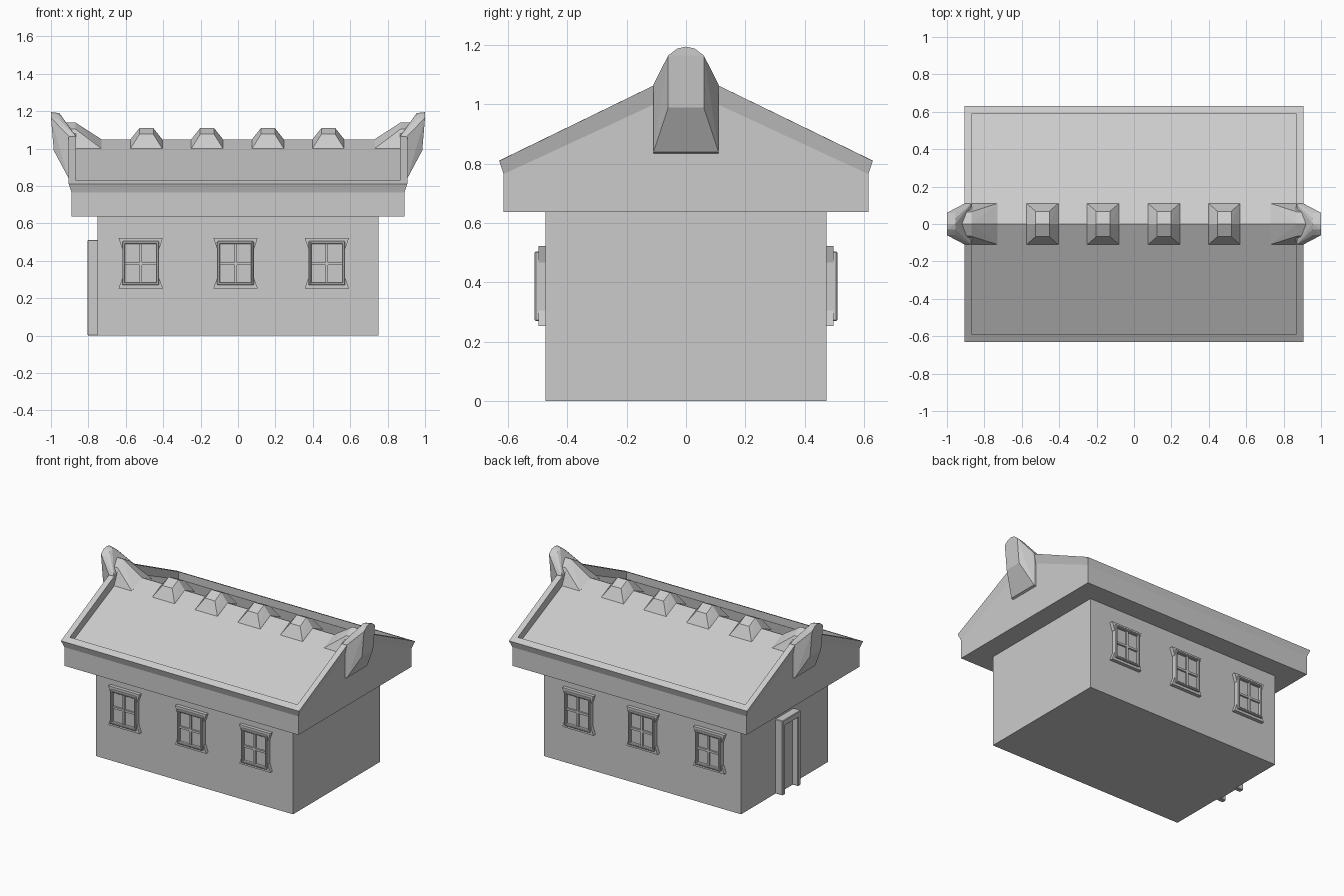
import bpy, bmesh

if "Cube" in bpy.data.objects:
    bpy.data.objects.remove(bpy.data.objects["Cube"])


def finish(bm, name):
    bmesh.ops.recalc_face_normals(bm, faces=bm.faces)
    me = bpy.data.meshes.new(name)
    bm.to_mesh(me)
    bm.free()
    ob = bpy.data.objects.new(name, me)
    bpy.context.collection.objects.link(ob)
    return ob


def box(name, x, y, z, bevel=0):
    """Box from (min, max) ranges, optionally with chamfered edges."""
    bm = bmesh.new()
    bmesh.ops.create_cube(bm, size=1)
    for v in bm.verts:
        v.co = [(r[0] + r[1]) / 2 + c * (r[1] - r[0]) for r, c in zip((x, y, z), v.co)]
    if bevel:
        bmesh.ops.bevel(bm, geom=bm.edges[:], offset=bevel, segments=1, affect='EDGES')
    return finish(bm, name)


def hull(name, pts):
    """Convex solid from half its points, mirrored across y."""
    bm = bmesh.new()
    for p in {(x, s * y, z) for x, y, z in pts for s in (1, -1)}:
        bm.verts.new(p)
    r = bmesh.ops.convex_hull(bm, input=bm.verts[:])
    junk = {g for g in r['geom_interior'] + r['geom_unused'] if isinstance(g, bmesh.types.BMVert)}
    bmesh.ops.delete(bm, geom=list(junk), context='VERTS')
    bmesh.ops.dissolve_limit(bm, angle_limit=0.02, verts=bm.verts[:], edges=bm.edges[:])
    return finish(bm, name)


# Walls
box("walls", (-.75, .75), (-.473, .473), (0, .645))

# Gabled roof: stacked loops (half x, half y, eave z, ridge z), flared rim, sunken slopes
bm = bmesh.new()
rings = []
for x, y, e, r in [(.89, .615, .637, .637), (.89, .615, .765, 1.05), (.905, .63, .81, 1.117),
                   (.865, .59, .83, 1.117), (.865, .59, .777, 1.05)]:
    rings.append([bm.verts.new(p) for p in
                  ((-x, -y, e), (x, -y, e), (x, 0, r), (x, y, e), (-x, y, e), (-x, 0, r))])
for a, b in zip(rings, rings[1:]):
    for i in range(6):
        j = (i + 1) % 6
        bm.faces.new((a[i], a[j], b[j], b[i]))
for ring in (rings[0], rings[-1]):
    bm.faces.new([ring[i] for i in (0, 1, 2, 5)])
    bm.faces.new([ring[i] for i in (5, 2, 3, 4)])
finish(bm, "roof")

# Ridge caps
for c in (-.49, -.165, .16, .483):
    hull("ridge_cap", [(c + s * dx, y, z) for s in (1, -1) for dx, y, z in
                       ((.085, .11, 1.0), (.085, 0, 1.05), (.037, .068, 1.077), (.037, 0, 1.11))])

# Ridge end ornaments: inner saddle and outer upturned horn
for s in (1, -1):
    hull("ridge_end_saddle", [(s * x, y, z) for x, y, z in
         ((.73, .11, 1.0), (.73, 0, 1.05), (.9, .11, 1.0), (.9, 0, 1.0),
          (.87, .065, 1.105), (.87, 0, 1.14), (.935, .065, 1.105), (.935, 0, 1.14))])
    hull("ridge_end_horn", [(s * x, y, z) for x, y, z in
         ((.89, .11, .835), (.89, 0, .86), (.905, .11, .84), (.905, 0, .865),
          (.905, .11, 1.067), (.87, .108, 1.07), (.985, .06, .99), (.985, 0, 1.0),
          (1, .06, 1.165), (1, .03, 1.188), (1, 0, 1.195),
          (.955, .06, 1.155), (.955, .03, 1.18), (.955, 0, 1.19))])

# Windows on front and back: frame, glazing bars, pane, flared head and sill
for s in (1, -1):
    def out(d0, d1):
        return tuple(sorted((s * d0, s * d1)))

    for c in (-.52, -.013, .475):
        for k in (-1, 1):
            box("window_jamb", tuple(sorted((c + k * .083, c + k * .098))), out(.46, .51), (.27, .505), .004)
        for z in ((.27, .285), (.49, .505)):
            box("window_rail", (c - .09, c + .09), out(.46, .509), z, .004)
        box("window_pane", (c - .09, c + .09), out(.46, .49), (.275, .5))
        box("glazing_bar_upright", (c - .007, c + .007), out(.48, .503), (.28, .495))
        box("glazing_bar_cross", (c - .085, c + .085), out(.48, .502), (.377, .391))
        # Head and sill taper toward the middle of the window
        for name, z0, z1 in (("window_head", .522, .467), ("window_sill", .253, .305)):
            for k in (-1, 1):
                bm = bmesh.new()
                prof = [(.085, z0), (.118, z0), (.1, z1), (.085, z1)]
                f = bm.faces.new([bm.verts.new((c + k * x, s * .46, z)) for x, z in prof])
                g = bmesh.ops.extrude_face_region(bm, geom=[f])['geom']
                for v in g:
                    if isinstance(v, bmesh.types.BMVert):
                        v.co.y = s * .497
                finish(bm, name + "_ear")
            zm = z0 + (z1 - z0) * .4
            box(name, (c - .09, c + .09), out(.46, .497), tuple(sorted((z0, zm))))

# Door on the left end
for k in (-1, 1):
    box("door_jamb", (-.805, -.745), tuple(sorted((k * .068, k * .1))), (0, .505), .004)
box("door_lintel", (-.805, -.745), (-.1, .1), (.472, .512), .004)
box("door_panel", (-.762, -.745), (-.07, .07), (0, .48))
